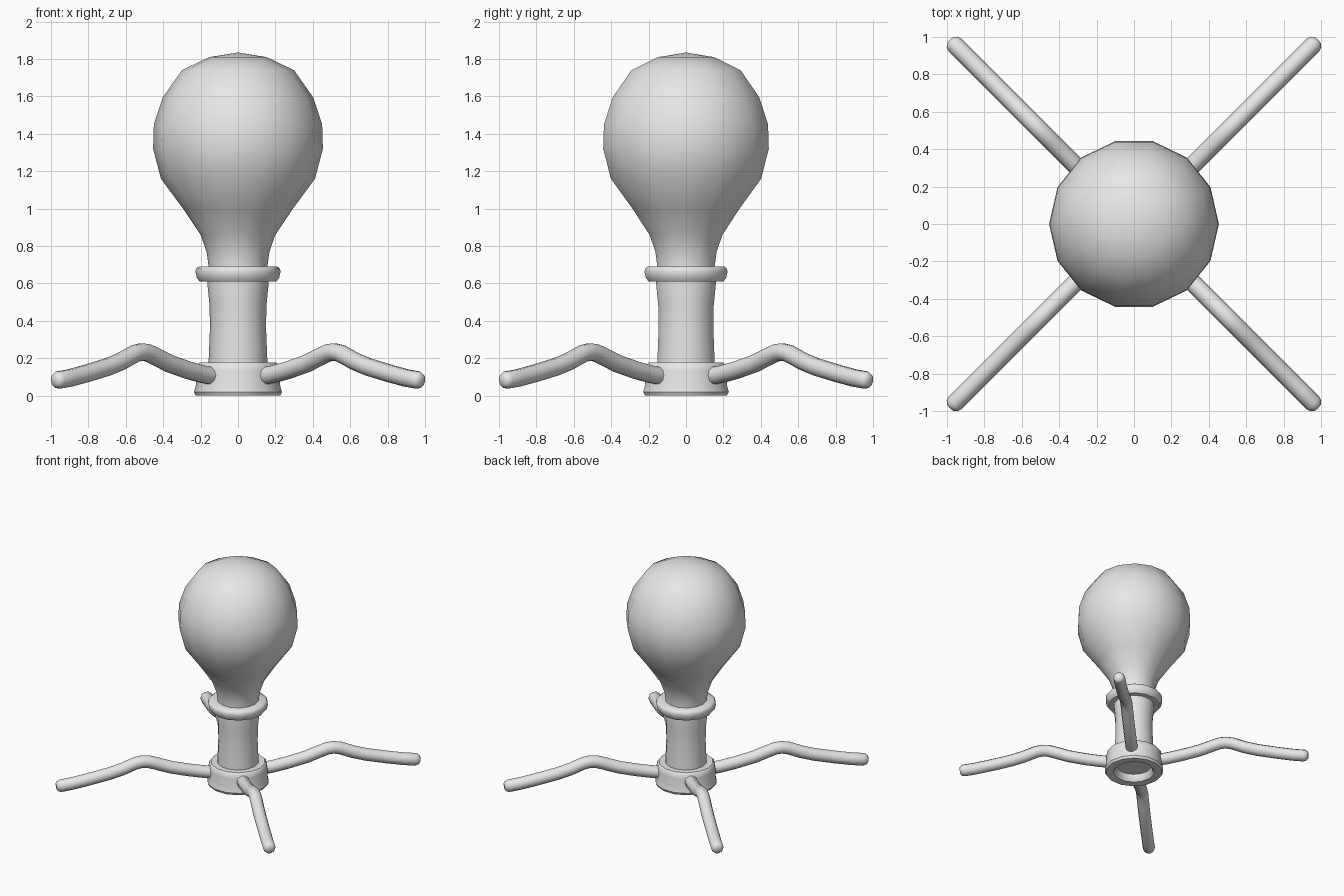
import bpy, bmesh, math
from mathutils import Vector

if "Cube" in bpy.data.objects:
    bpy.data.objects.remove(bpy.data.objects["Cube"])

SIDES = 14
grey = bpy.data.materials.new("plain_grey")
grey.diffuse_color = (0.8, 0.8, 0.8, 1)
grey.use_nodes = True
grey.node_tree.nodes["Principled BSDF"].inputs["Base Color"].default_value = grey.diffuse_color


def finish(name, bm, angle=40):
    bmesh.ops.recalc_face_normals(bm, faces=bm.faces)
    mesh = bpy.data.meshes.new(name)
    bm.to_mesh(mesh)
    bm.free()
    mesh.materials.append(grey)
    obj = bpy.data.objects.new(name, mesh)
    bpy.context.collection.objects.link(obj)
    bpy.ops.object.select_all(action='DESELECT')
    obj.select_set(True)
    bpy.context.view_layer.objects.active = obj
    bpy.ops.object.shade_smooth_by_angle(angle=math.radians(angle))
    return obj


def bridge(bm, a, b):
    n = len(a)
    for i in range(n):
        bm.faces.new((a[i], a[(i + 1) % n], b[(i + 1) % n], b[i]))


def lathe(name, profile, closed=False, angle=40):
    """Revolve (radius, z) points around the z axis."""
    bm = bmesh.new()
    rings = []
    for r, z in profile:
        rings.append([bm.verts.new((r * math.cos(math.tau * i / SIDES),
                                    r * math.sin(math.tau * i / SIDES), z))
                      for i in range(SIDES)])
    for a, b in zip(rings, rings[1:]):
        bridge(bm, a, b)
    if closed:
        bridge(bm, rings[-1], rings[0])
    bmesh.ops.remove_doubles(bm, verts=bm.verts, dist=0.0001)
    return finish(name, bm, angle)


def leg(name, path, direction, sides=10):
    """Sweep a tube along (distance, z, radius) points in a vertical plane."""
    bm = bmesh.new()
    d = Vector((math.cos(direction), math.sin(direction), 0))
    up = Vector((0, 0, 1))
    side = d.cross(up)
    centres = [d * s + up * z for s, z, r in path]
    rings = []
    for k, (s, z, r) in enumerate(path):
        tangent = (centres[min(k + 1, len(path) - 1)] - centres[max(k - 1, 0)]).normalized()
        normal = side.cross(tangent)
        rings.append([bm.verts.new(centres[k] + r * (side * math.cos(math.tau * i / sides)
                                                    + normal * math.sin(math.tau * i / sides)))
                      for i in range(sides)])
    for a, b in zip(rings, rings[1:]):
        bridge(bm, a, b)
    bm.faces.new(rings[0])
    bm.faces.new(rings[-1])
    return finish(name, bm, 50)


# round bulb flowing down into its neck and stem
lathe("bulb_and_stem", [
    (0, 1.835), (0.155, 1.81), (0.30, 1.74), (0.402, 1.595), (0.45, 1.45),
    (0.454, 1.32), (0.412, 1.16), (0.29, 0.995), (0.20, 0.86), (0.168, 0.77),
    (0.157, 0.69), (0.164, 0.60), (0.152, 0.48), (0.15, 0.36), (0.158, 0.16), (0, 0.16)])

# collar around the neck
lathe("collar", [
    (0.14, 0.61), (0.205, 0.61), (0.22, 0.63), (0.228, 0.665),
    (0.222, 0.682), (0.208, 0.692), (0.14, 0.692)], closed=True)

# base hub with a shallow recess underneath
lathe("base_hub", [
    (0, 0.06), (0.14, 0.06), (0.147, 0.02), (0.162, 0.002), (0.18, 0),
    (0.225, 0), (0.235, 0.02), (0.226, 0.05), (0.224, 0.13),
    (0.218, 0.165), (0.205, 0.177), (0, 0.177)])

# four bent legs on the diagonals
LEG = [(0.19, 0.105, 0.048), (0.26, 0.113, 0.048), (0.38, 0.137, 0.048), (0.52, 0.172, 0.048),
       (0.63, 0.212, 0.048), (0.685, 0.23, 0.048), (0.73, 0.234, 0.048), (0.78, 0.225, 0.048),
       (0.88, 0.185, 0.048), (0.98, 0.155, 0.048), (1.14, 0.12, 0.048), (1.27, 0.095, 0.048),
       (1.355, 0.084, 0.048), (1.375, 0.081, 0.041), (1.388, 0.079, 0.026)]
for i in range(4):
    leg(f"leg_{i + 1}", LEG, math.pi / 4 + i * math.pi / 2)
